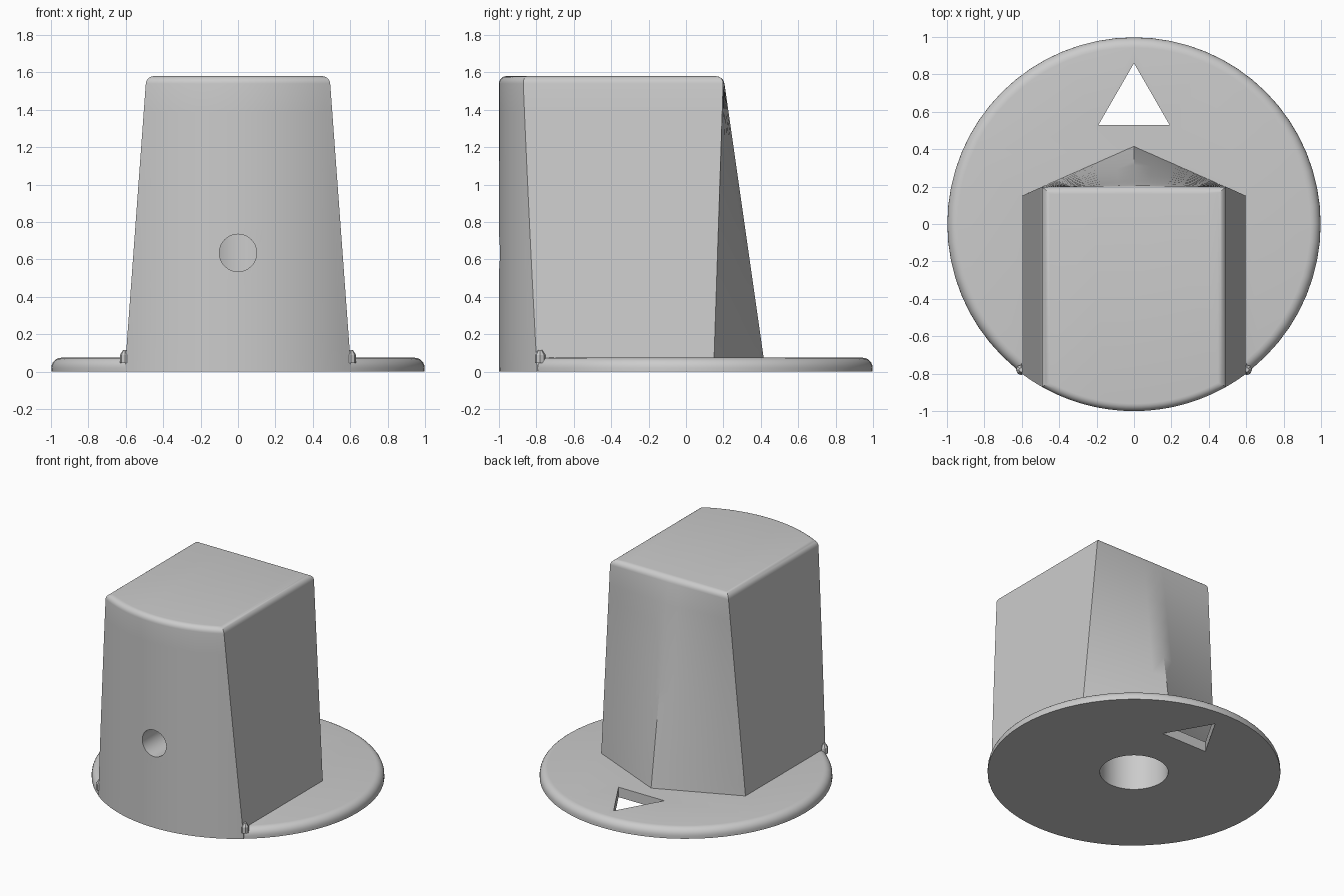
import bpy, bmesh
from math import sin, cos, pi, asin, sqrt

cube = bpy.data.objects.get("Cube")
if cube:
    bpy.data.objects.remove(cube, do_unlink=True)

HEIGHT, PLATE, ROUND = 1.58, 0.075, 0.04

grey = bpy.data.materials.new("light grey plastic")
grey.use_nodes = True
grey.diffuse_color = (0.6, 0.6, 0.6, 1)
grey.node_tree.nodes["Principled BSDF"].inputs["Base Color"].default_value = (0.6, 0.6, 0.6, 1)


def loft(name, rings):
    """Closed solid through equal-length rings of points, bottom to top."""
    bm = bmesh.new()
    loops = [[bm.verts.new(p) for p in ring] for ring in rings]
    n = len(loops[0])
    for a, b in zip(loops, loops[1:]):
        for i in range(n):
            j = (i + 1) % n
            bm.faces.new((a[i], a[j], b[j], b[i]))
    bm.faces.new(loops[0][::-1])
    bm.faces.new(loops[-1])
    bmesh.ops.recalc_face_normals(bm, faces=bm.faces)
    mesh = bpy.data.meshes.new(name)
    bm.to_mesh(mesh)
    bm.free()
    obj = bpy.data.objects.new(name, mesh)
    bpy.context.collection.objects.link(obj)
    mesh.materials.append(grey)
    return obj


def circle(r, z, n=64, x=0, y=0):
    return [(x + r * cos(2 * pi * i / n), y + r * sin(2 * pi * i / n), z) for i in range(n)]


def combine(target, tool, operation):
    mod = target.modifiers.new(operation.lower(), "BOOLEAN")
    mod.operation, mod.object, mod.solver = operation, tool, "EXACT"
    bpy.context.view_layer.objects.active = target
    bpy.ops.object.modifier_apply(modifier=mod.name)
    bpy.data.objects.remove(tool, do_unlink=True)


def grip_section(z, inset=0):
    """Arc front, flat sides, back pointed at the plate and straight at the top."""
    t = (z - PLATE) / (HEIGHT - PLATE)
    w = 0.6 - 0.11 * t - inset
    corner = 0.15 + 0.05 * t - inset
    apex = 0.415 - 0.215 * t - inset
    r = 1 - inset
    half = asin(w / r)
    arc = [(r * sin(half * k / 12), -r * cos(half * k / 12), z) for k in range(-12, 13)]
    back = [(w * (1 - k / 6), corner + (apex - corner) * (1 - abs(1 - k / 6)), z)
            for k in range(13)]
    return arc + back


# Grip, tapered with a rounded top edge
rings = [grip_section((HEIGHT - ROUND) * k / 10) for k in range(11)]
for k in range(1, 7):
    a = k * pi / 12
    rings.append(grip_section(HEIGHT - ROUND * (1 - sin(a)), ROUND * (1 - cos(a))))
knob = loft("knob", rings)

# Round plate with a rounded upper rim
lip = 0.055
profile = [(0.998, 0)] + [(0.998 - lip * (1 - cos(k * pi / 12)), PLATE - lip * (1 - sin(k * pi / 12)))
                          for k in range(7)]
combine(knob, loft("plate", [circle(r, z) for r, z in profile]), "UNION")

# Small fillet nubs where the grip meets the rim
for side in (-1, 1):
    nub = loft("nub", [circle(r, z, 8, side * 0.603, -0.78)
                       for r, z in ((0.028, 0.045), (0.028, 0.09), (0.012, 0.115))])
    combine(knob, nub, "UNION")

# Shaft hole from below
combine(knob, loft("shaft_cutter", [circle(0.233, -0.1), circle(0.233, 1.2)]), "DIFFERENCE")

# Set screw hole through the front wall into the shaft hole
screw = [[(x, y, z + 0.635) for x, z, _ in circle(0.1, 0, 32)] for y in (-1.2, 0)]
combine(knob, loft("screw_cutter", screw), "DIFFERENCE")

# Triangular pointer window through the plate
window = [[(-0.19, 0.53, z), (0.19, 0.53, z), (0, 0.86, z)] for z in (-0.1, 0.2)]
combine(knob, loft("window_cutter", window), "DIFFERENCE")

bpy.ops.object.select_all(action="DESELECT")
knob.select_set(True)
bpy.context.view_layer.objects.active = knob
bpy.ops.object.shade_smooth_by_angle(angle=pi / 6)
